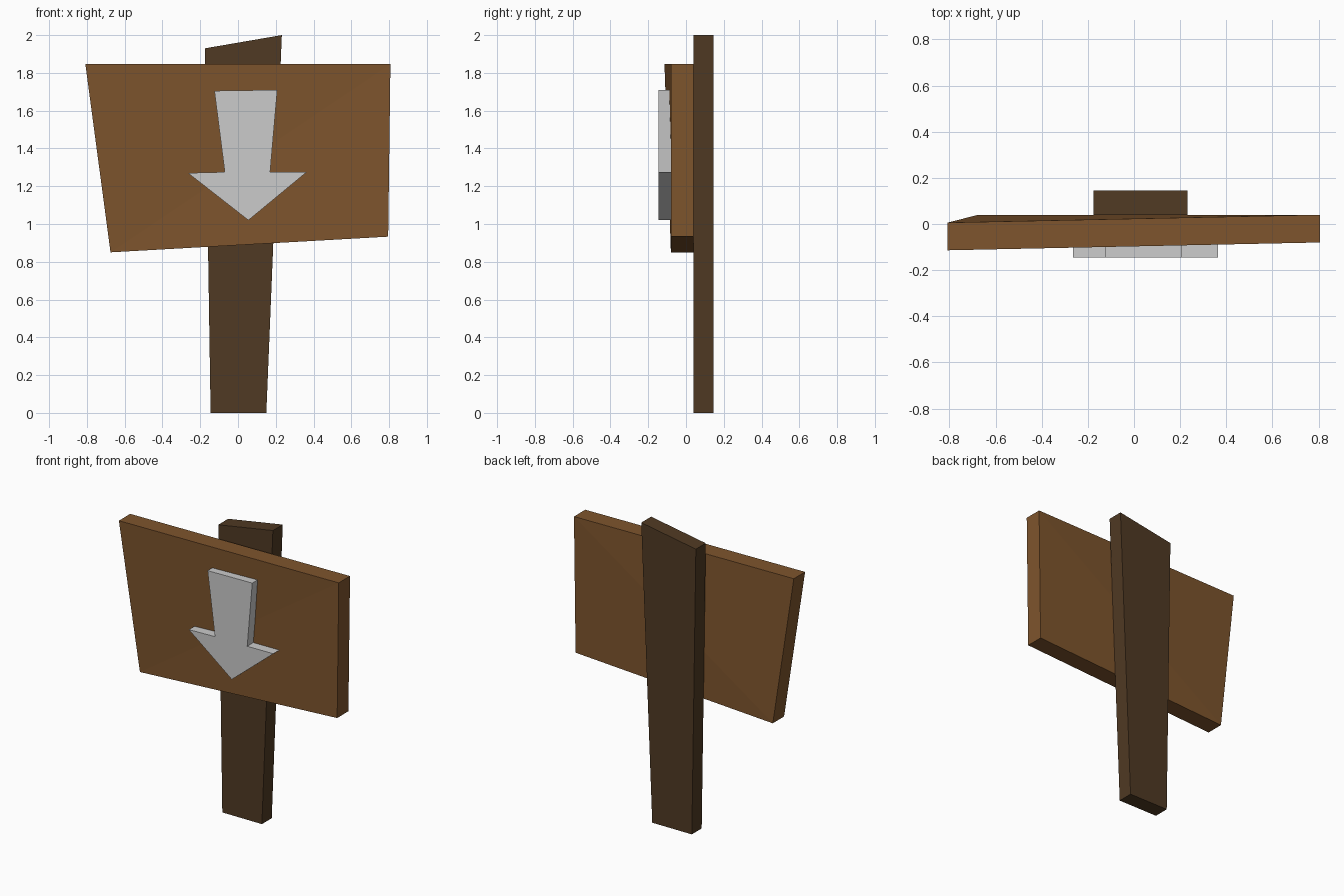
import bpy, bmesh

if "Cube" in bpy.data.objects:
    bpy.data.objects.remove(bpy.data.objects["Cube"])


def material(name, rgb):
    mat = bpy.data.materials.new(name)
    mat.diffuse_color = (*rgb, 1.0)
    mat.use_nodes = True
    mat.node_tree.nodes["Principled BSDF"].inputs["Base Color"].default_value = mat.diffuse_color
    return mat


def slab(name, outline, y_front, y_back, mat=None, shifts=None, split=None):
    """Extrude an XZ outline in y; shifts moves single corners in y, split folds along a diagonal."""
    bm = bmesh.new()
    shifts = shifts or {}
    front, back = [
        [bm.verts.new((x, y + shifts.get(i, 0.0), z)) for i, (x, z) in enumerate(outline)]
        for y in (y_front, y_back)]
    caps = [bm.faces.new(front), bm.faces.new(back)]
    n = len(outline)
    for i in range(n):
        j = (i + 1) % n
        bm.faces.new((front[i], front[j], back[j], back[i]))
    if split:
        for face, ring in zip(caps, (front, back)):
            bmesh.utils.face_split(face, ring[split[0]], ring[split[1]])
    bmesh.ops.recalc_face_normals(bm, faces=bm.faces[:])
    mesh = bpy.data.meshes.new(name)
    bm.to_mesh(mesh)
    bm.free()
    if mat:
        mesh.materials.append(mat)
    obj = bpy.data.objects.new(name, mesh)
    bpy.context.collection.objects.link(obj)
    return obj


dark_wood = material("dark_wood", (0.08, 0.042, 0.017))
wood = material("wood", (0.21, 0.09, 0.026))

# Tapered post with slanted top
slab("post", [(-0.145, 0), (0.15, 0), (0.232, 2.0), (-0.175, 1.93)],
     0.04, 0.145, dark_wood)

# Crooked board, upper left corner bent forward
slab("sign_board", [(-0.675, 0.85), (0.795, 0.933), (0.807, 1.847), (-0.808, 1.847)],
     -0.08, 0.04, wood, shifts={3: -0.034}, split=(0, 2))

# Raised arrow pointing down
slab("arrow", [(-0.125, 1.705), (-0.07, 1.275), (-0.265, 1.27), (0.055, 1.02),
               (0.365, 1.276), (0.17, 1.274), (0.208, 1.71)],
     -0.145, -0.075)
